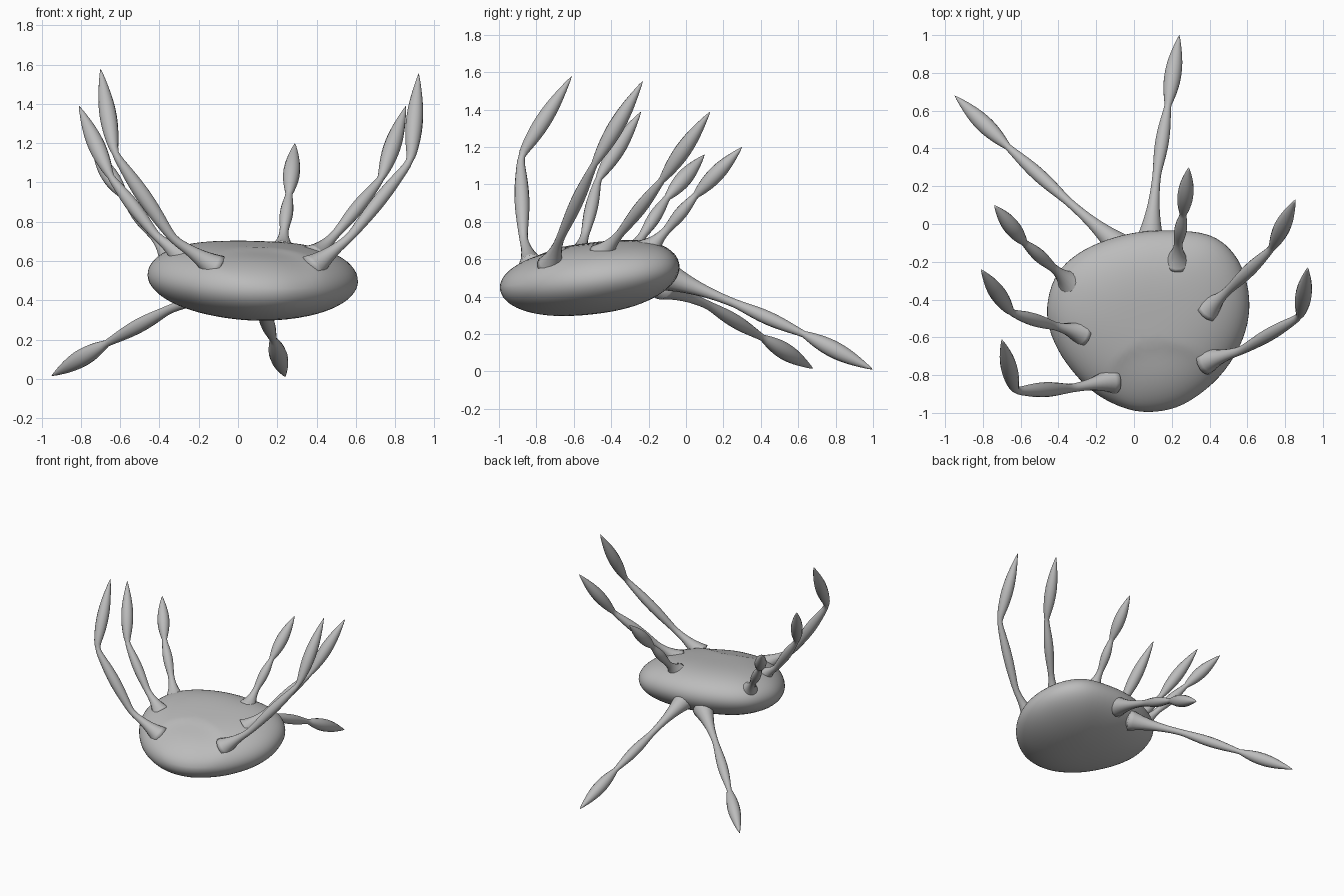
import bpy, bmesh, math
from mathutils import Vector

if "Cube" in bpy.data.objects:
    bpy.data.objects.remove(bpy.data.objects["Cube"])

grey = bpy.data.materials.new("light_grey")
grey.diffuse_color = (0.5, 0.5, 0.5, 1)
grey.use_nodes = True
grey.node_tree.nodes["Principled BSDF"].inputs["Base Color"].default_value = grey.diffuse_color


def loft(name, rings, first, last):
    """Skin closed rings of points, closing both ends to a pole."""
    bm = bmesh.new()
    rows = [[bm.verts.new(p) for p in ring] for ring in rings]
    n = len(rows[0])
    for a, b in zip(rows, rows[1:]):
        for i in range(n):
            j = (i + 1) % n
            bm.faces.new((a[i], a[j], b[j], b[i]))
    for pole, row in ((first, rows[0]), (last, rows[-1])):
        v = bm.verts.new(pole)
        for i in range(n):
            bm.faces.new((v, row[i], row[(i + 1) % n]))
    bmesh.ops.recalc_face_normals(bm, faces=bm.faces)
    for f in bm.faces:
        f.smooth = True
    mesh = bpy.data.meshes.new(name)
    bm.to_mesh(mesh)
    bm.free()
    mesh.materials.append(grey)
    obj = bpy.data.objects.new(name, mesh)
    bpy.context.collection.objects.link(obj)
    return obj


def spline(a, b, c, d, t):
    return 0.5 * (2 * b + (c - a) * t + (2 * a - 5 * b + 4 * c - d) * t**2
                  + (3 * b - a - 3 * c + d) * t**3)


# Body: rounded, slightly tilted pebble with a shallow dish near the front
outline = [Vector(p) for p in (
    (0.13, -0.035), (0.40, -0.06), (0.55, -0.19), (0.61, -0.40), (0.575, -0.61),
    (0.45, -0.81), (0.26, -0.955), (0.07, -0.995), (-0.10, -0.955), (-0.26, -0.85),
    (-0.40, -0.67), (-0.46, -0.48), (-0.42, -0.29), (-0.30, -0.16), (-0.10, -0.07))]
centre = Vector((0.08, -0.50))
edge = []
for i in range(len(outline)):
    quad = [outline[(i + k) % len(outline)] for k in (-1, 0, 1, 2)]
    edge += [spline(*quad, s / 5) for s in range(5)]


def body_point(e, phi):
    u = math.cos(phi)
    p = centre + (e - centre) * u
    power, h = (3.0, 0.18) if phi > 0 else (2.2, 0.2)
    side = 1 if phi > 0 else -1
    z = 0.505 + 0.115 * (p.y + 0.52) - 0.035 * (p.x - 0.07)
    z += side * h * math.sqrt(max(0, 1 - u**power))
    if phi > 0:
        d = math.hypot((p.x - 0.14) / 0.27, (p.y + 0.82) / 0.19)
        z -= 0.015 * max(0, 1 - d**4)
    return Vector((p.x, p.y, z))


N = 36
phis = [math.pi * (k / N - 0.5) for k in range(1, N)]
loft("body", [[body_point(e, f) for e in edge] for f in phis],
     body_point(centre, -math.pi / 2), body_point(centre, math.pi / 2))


# Legs: flared root, thin neck, spindle-shaped segment, knee, spindle-shaped tip
def leg(name, root, neck, knee, tip, r1=0.034, r2=0.042, flare=0.085):
    root, neck, knee, tip = map(Vector, (root, neck, knee, tip))
    thin = 0.018
    path = []
    for k in range(1, 12):
        t = k / 12
        path.append((root.lerp(neck, t), 0.023 + (flare - 0.023) * (1 - t)**2.2))
    for k in range(18):
        t = k / 18
        path.append((neck.lerp(knee, t),
                     0.023 - 0.005 * t + (r1 - 0.02) * math.sin(math.pi * t)**1.3))
    for k in range(18):
        t = k / 18
        swell = math.sin(math.pi * t**0.9)**1.1
        path.append((knee.lerp(tip, t), thin * (1 - t)**0.5 + (r2 - 0.012) * swell))
    # Soften the bends
    pts = [p for p, r in path]
    for _ in range(3):
        pts = [pts[0]] + [(a + 2 * b + c) / 4 for a, b, c in zip(pts, pts[1:], pts[2:])] + [pts[-1]]
    rings = []
    ref = (tip - root).cross(Vector((0.3, -0.5, 0.2))).normalized()
    for i, p in enumerate(pts):
        d = (pts[min(i + 1, len(pts) - 1)] - pts[max(i - 1, 0)]).normalized()
        ref = (ref - d * ref.dot(d)).normalized()
        side = d.cross(ref)
        r = path[i][1]
        rings.append([p + (ref * math.cos(a) + side * math.sin(a)) * r
                      for a in (2 * math.pi * k / 14 for k in range(14))])
    loft(name, rings, root, tip)


leg("front_left_leg", (-0.09, -0.82, 0.55), (-0.33, -0.87, 0.71),
    (-0.63, -0.885, 1.15), (-0.70, -0.61, 1.58), 0.039)
leg("middle_left_leg", (-0.26, -0.58, 0.60), (-0.42, -0.54, 0.73),
    (-0.65, -0.47, 1.03), (-0.81, -0.24, 1.39))
leg("rear_left_leg", (-0.33, -0.32, 0.60), (-0.43, -0.23, 0.73),
    (-0.58, -0.10, 0.93), (-0.74, 0.10, 1.16))
leg("rear_upper_leg", (0.225, -0.21, 0.64), (0.235, -0.10, 0.76),
    (0.26, 0.05, 0.94), (0.29, 0.30, 1.20), 0.033, 0.041)
leg("middle_right_leg", (0.38, -0.46, 0.61), (0.50, -0.35, 0.74),
    (0.73, -0.13, 1.02), (0.855, 0.13, 1.39))
leg("front_right_leg", (0.36, -0.73, 0.55), (0.57, -0.67, 0.72),
    (0.88, -0.49, 1.11), (0.92, -0.23, 1.555))
leg("rear_lower_left_leg", (-0.04, -0.15, 0.47), (-0.35, 0.12, 0.355),
    (-0.67, 0.41, 0.18), (-0.95, 0.68, 0.015), 0.036, 0.044, 0.09)
leg("rear_lower_right_leg", (0.08, -0.13, 0.52), (0.12, 0.26, 0.365),
    (0.18, 0.63, 0.20), (0.24, 1.0, 0.01), 0.036, 0.044, 0.09)
